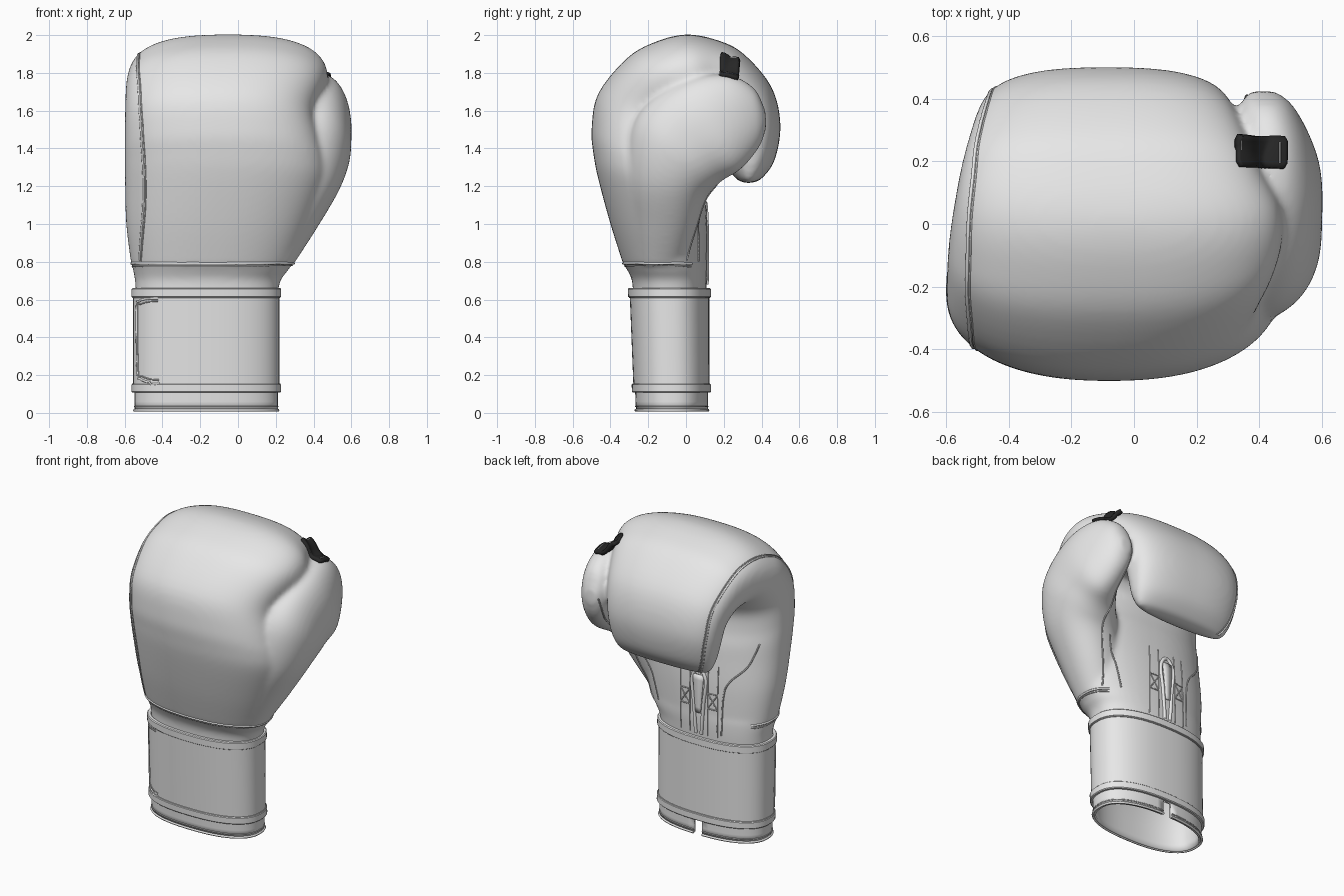
import bpy, bmesh, math
from mathutils import Vector
from mathutils.bvhtree import BVHTree

cube = bpy.data.objects.get("Cube")
if cube:
    bpy.data.objects.remove(cube, do_unlink=True)

SIDES = 64


def material(name, value):
    mat = bpy.data.materials.new(name)
    mat.use_nodes = True
    colour = (value, value, value, 1)
    mat.diffuse_color = colour
    shader = next(n for n in mat.node_tree.nodes if n.type == "BSDF_PRINCIPLED")
    shader.inputs["Base Color"].default_value = colour
    shader.inputs["Roughness"].default_value = 0.6
    return mat


leather = material("light grey leather", 0.8)
thread = material("grey thread", 0.6)
black = material("black tab", 0.02)
white = material("white lining", 0.95)


def spline(rows, steps):
    """Smooth curve through rows of numbers."""
    rows = [Vector(r) for r in rows]
    out = []
    for i in range(len(rows) - 1):
        a, b, c = rows[max(i - 1, 0)], rows[i], rows[i + 1]
        d = rows[min(i + 2, len(rows) - 1)]
        for k in range(steps):
            t = k / steps
            out.append((b * 2 + (c - a) * t + (a * 2 - b * 5 + c * 4 - d) * (t * t)
                        + (b * 3 - a - c * 3 + d) * (t * t * t)) * 0.5)
    return out + [rows[-1]]


def ring(section):
    """Rounded cross-section: outer (y, z), inner (y, z), x range, squareness."""
    ya, za, yb, zb, x0, x1, power = section
    points = []
    for j in range(SIDES):
        angle = math.pi / 2 + (j + 0.5) * math.tau / SIDES
        u, v = [math.copysign(abs(w) ** (2 / power), w)
                for w in (math.cos(angle), math.sin(angle))]
        s = (1 + v) / 2
        points.append(Vector(((x0 + x1) / 2 + u * (x1 - x0) / 2,
                              ya + (yb - ya) * s, za + (zb - za) * s)))
    return points


def loft(bm, sections, caps=True):
    rings = [[bm.verts.new(p) for p in ring(s)] for s in sections]
    for a, b in zip(rings, rings[1:]):
        for j in range(SIDES):
            k = (j + 1) % SIDES
            bm.faces.new((a[j], a[k], b[k], b[j]))
    if caps:
        bm.faces.new(rings[0])
        bm.faces.new(rings[-1])


def finish(name, bm, mat):
    bmesh.ops.recalc_face_normals(bm, faces=bm.faces[:])
    for face in bm.faces:
        face.smooth = True
    mesh = bpy.data.meshes.new(name)
    bm.to_mesh(mesh)
    bm.free()
    mesh.materials.append(mat)
    obj = bpy.data.objects.new(name, mesh)
    bpy.context.collection.objects.link(obj)
    return obj


def surface(obj):
    bpy.context.view_layer.update()
    return BVHTree.FromObject(obj, bpy.context.evaluated_depsgraph_get())


def tube(name, points, radius, mat=thread, cyclic=False):
    curve = bpy.data.curves.new(name, "CURVE")
    curve.dimensions = "3D"
    curve.bevel_depth = radius
    curve.bevel_resolution = 1
    line = curve.splines.new("POLY")
    line.points.add(len(points) - 1)
    for point, co in zip(line.points, points):
        point.co = (*co, 1)
    line.use_cyclic_u = cyclic
    curve.materials.append(mat)
    obj = bpy.data.objects.new(name, curve)
    bpy.context.collection.objects.link(obj)


def seam(name, points, tree, radius=0.005, mat=thread, steps=8):
    """Tube laid on the nearest surface."""
    path = [tree.find_nearest(p)[0] for p in spline(points, steps)]
    tube(name, path, radius, mat)


def sheet(name, rows, thickness, mat):
    bm = bmesh.new()
    grid = [[bm.verts.new(p) for p in row] for row in rows]
    for a, b in zip(grid, grid[1:]):
        for j in range(len(a) - 1):
            bm.faces.new((a[j], a[j + 1], b[j + 1], b[j]))
    solid = finish(name, bm, mat).modifiers.new("thickness", "SOLIDIFY")
    solid.thickness = thickness
    solid.offset = 0


# Padded mitt, thumb and neck: three lofts fused into one skin
mitt = [(-.33, .78, .11, .78, -.565, .29, 2.3), (-.40, 1.0, .11, 1.0, -.592, .385, 2.3),
        (-.465, 1.24, .1, 1.18, -.598, .46, 2.3), (-.49, 1.37, .09, 1.28, -.6, .465, 2.3),
        (-.5, 1.5, .07, 1.37, -.6, .435, 2.3), (-.465, 1.69, .06, 1.47, -.598, .40, 2.35),
        (-.31, 1.88, .08, 1.53, -.594, .45, 2.5), (-.16, 1.965, .1, 1.55, -.586, .475, 2.5),
        (0, 2.003, .13, 1.55, -.572, .465, 2.6), (.16, 1.975, .15, 1.545, -.556, .415, 2.7),
        (.3, 1.905, .17, 1.53, -.536, .375, 2.7), (.45, 1.73, .2, 1.47, -.505, .33, 2.6),
        (.5, 1.53, .205, 1.38, -.48, .305, 2.6), (.47, 1.34, .22, 1.3, -.45, .285, 2.4),
        (.40, 1.24, .27, 1.235, -.41, .25, 2.3), (.35, 1.218, .31, 1.218, -.36, .2, 2.2)]
thumb = [(-.26, .78, 0, .78, 0, .29, 2.2), (-.29, 1.0, .05, .95, .05, .415, 2.2),
         (-.32, 1.25, .10, 1.12, .10, .535, 2.2), (-.29, 1.51, .15, 1.19, .15, .59, 2.2),
         (-.17, 1.67, .2, 1.235, .22, .6, 2.2), (.03, 1.77, .27, 1.275, .29, .597, 2.2),
         (.22, 1.79, .33, 1.33, .32, .56, 2.2), (.36, 1.72, .395, 1.42, .34, .505, 2.2),
         (.42, 1.6, .425, 1.51, .37, .45, 2.2)]
neck = [(-.33, .80, .112, .80, -.56, .285, 2.4), (-.31, .755, .112, .755, -.555, .265, 2.4),
        (-.285, .70, .11, .70, -.545, .225, 2.4), (-.28, .60, .105, .60, -.54, .205, 2.4)]
bm = bmesh.new()
for part in (mitt, thumb, neck):
    loft(bm, spline(part, 5))
glove = finish("padded_mitt", bm, leather)
remesh = glove.modifiers.new("fuse", "REMESH")
remesh.mode = "VOXEL"
remesh.voxel_size = 0.014
remesh.use_smooth_shade = True
soften = glove.modifiers.new("soften", "SMOOTH")
soften.factor = 0.5
soften.iterations = 12
skin = surface(glove)


def cuff(z, grow):
    return (-.265 - .04 * z - grow, z, .116 + grow, z, -.548 - grow, .212 + grow, 2.4)


# Wrist strap with raised bands at both edges
profile = [(.66, -.005), (.66, .012), (.655, .017), (.615, .017), (.61, .008),
           (.155, .008), (.15, .017), (.112, .017), (.107, .012), (.107, -.005)]
bm = bmesh.new()
loft(bm, [cuff(*p) for p in profile], caps=False)
strap = finish("wrist_strap", bm, leather)
wrap = surface(strap)

# Hollow cuff lining, split at the back of its lower edge
bm = bmesh.new()
loft(bm, [cuff(z, 0) for z in (.60, .107, .06, .012)], caps=False)
slit = [f for f in bm.faces if f.calc_center_median().z < .1
        and f.calc_center_median().y > 0
        and abs(f.calc_center_median().x + .168) < .01]
bmesh.ops.delete(bm, geom=slit, context="FACES")
lining = finish("cuff_lining", bm, leather)
shell = lining.modifiers.new("thickness", "SOLIDIFY")
shell.thickness = 0.018

for obj in (strap, lining):
    bpy.ops.object.select_all(action="DESELECT")
    obj.select_set(True)
    bpy.context.view_layer.objects.active = obj
    bpy.ops.object.shade_smooth_by_angle(angle=math.radians(35))

# Stitch rings around the cuff, piping around the front of the wrist
tube("lining_hem", ring(cuff(.014, 0)), .008, leather)
tube("lining_stitch", ring(cuff(.034, 0)), .004)
for name, z in (("upper_band_stitch", .612), ("lower_band_stitch", .153)):
    tube(name, ring(cuff(z, .009)), .004, thread, True)
for name, z, radius, mat in (("wrist_piping", .787, .007, leather),
                             ("wrist_stitch", .768, .004, thread)):
    arc = [p for p in ring((-.34, z, .12, z, -.58, .30, 2.4)) if p.y < .05]
    seam(name, arc, skin, radius, mat, 1)

# Strap end outline
for name, dx, radius, mat in (("strap_end", 0, .006, leather),
                              ("strap_end_stitch", .015, .004, thread)):
    seam(name, [(-.42, -.255, .607 - dx), (-.48 + dx, -.23, .604 - dx),
                (-.52 + dx, -.19, .59 - dx), (-.535 + dx, -.17, .55),
                (-.535 + dx, -.17, .22), (-.52 + dx, -.19, .18 + dx),
                (-.48 + dx, -.23, .163 + dx), (-.42, -.255, .16 + dx)], wrap, radius, mat)

# Side panel seam, doubled
edge = [(-.54, -.25, .8), (-.51, -.35, 1.1), (-.5, -.38, 1.4), (-.515, -.35, 1.65),
        (-.55, -.2, 1.85), (-.54, 0, 1.91), (-.515, .2, 1.87), (-.49, .4, 1.7),
        (-.46, .44, 1.5), (-.42, .42, 1.33), (-.36, .36, 1.23)]
seam("side_seam", edge, skin, .006, leather)
seam("side_stitch", [(x + .017, y, z) for x, y, z in edge], skin, .0035)

# Palm and thumb seams
seam("thumb_seam", [(.36, .41, 1.55), (.35, .33, 1.36), (.33, .22, 1.24),
                    (.35, .14, 1.17), (.29, .05, .98), (.22, -.03, .82)], skin)
seam("thumb_inner_seam", [(.27, .1, 1.12), (.21, .1, .95), (.17, .1, .8)], skin)
seam("palm_side_seam", [(-.55, 0, 1.32), (-.5, .06, 1.18), (-.38, .1, 1.06),
                        (-.34, .1, .95), (-.33, .1, .7)], skin)

# Palm opening: looped edge, light gap and crossed reinforcement stitches
seam("opening_edge", [(-.19, .12, .68), (-.205, .12, .88), (-.22, .12, 1.04),
                      (-.17, .12, 1.11), (-.12, .12, 1.04), (-.135, .12, .88),
                      (-.15, .12, .68)], skin, .012, leather)
rows = []
for i in range(8):
    z = .82 + i * .036
    half = .018 + .003 * i
    rows.append([skin.find_nearest(Vector((x, .12, z)))[0] + Vector((0, .005, 0))
                 for x in (-.17 - half, -.17, -.17 + half)])
sheet("opening_gap", rows, .007, white)
for side, x in (("left", -.07), ("right", -.27)):
    for k, shift in enumerate((-.035, .035)):
        seam(f"{side}_opening_stitch_{k}", [(x + shift, .12, .68), (x + shift, .12, .9),
                                            (x + shift, .12, 1.15)], skin, .004)
        seam(f"{side}_cross_{k}", [(x + shift, .12, .86), (x - shift, .12, .96)], skin, .004)
        seam(f"{side}_bar_{k}", [(x - .035, .12, .91 + shift * 1.45),
                                 (x + .035, .12, .91 + shift * 1.45)], skin, .004)


# Black tab draped from the mitt onto the thumb
def drape(x, y, z):
    hit = skin.ray_cast(Vector((x, y, 3)), Vector((0, 0, -1)))[0]
    return Vector((x, y, max(z, hit.z + .006) if hit else z))


profile = spline([(.328, 0, 1.875), (.36, 0, 1.85), (.395, 0, 1.805),
                  (.44, 0, 1.775), (.485, 0, 1.765)], 4)
columns = []
for i in range(7):
    y = .18 + .1 * i / 6
    squeeze = .88 if i in (0, 6) else 1
    columns.append([drape(.406 + (p.x - .406) * squeeze, y - (p.x - .406) * .05, p.z)
                    for p in profile])
sheet("thumb_tab", columns, .026, black)
for name, k in (("tab_stitch_inner", 2), ("tab_stitch_outer", 14)):
    tube(name, [c[k] + Vector((0, 0, .013)) for c in columns[1:-1]], .003)
